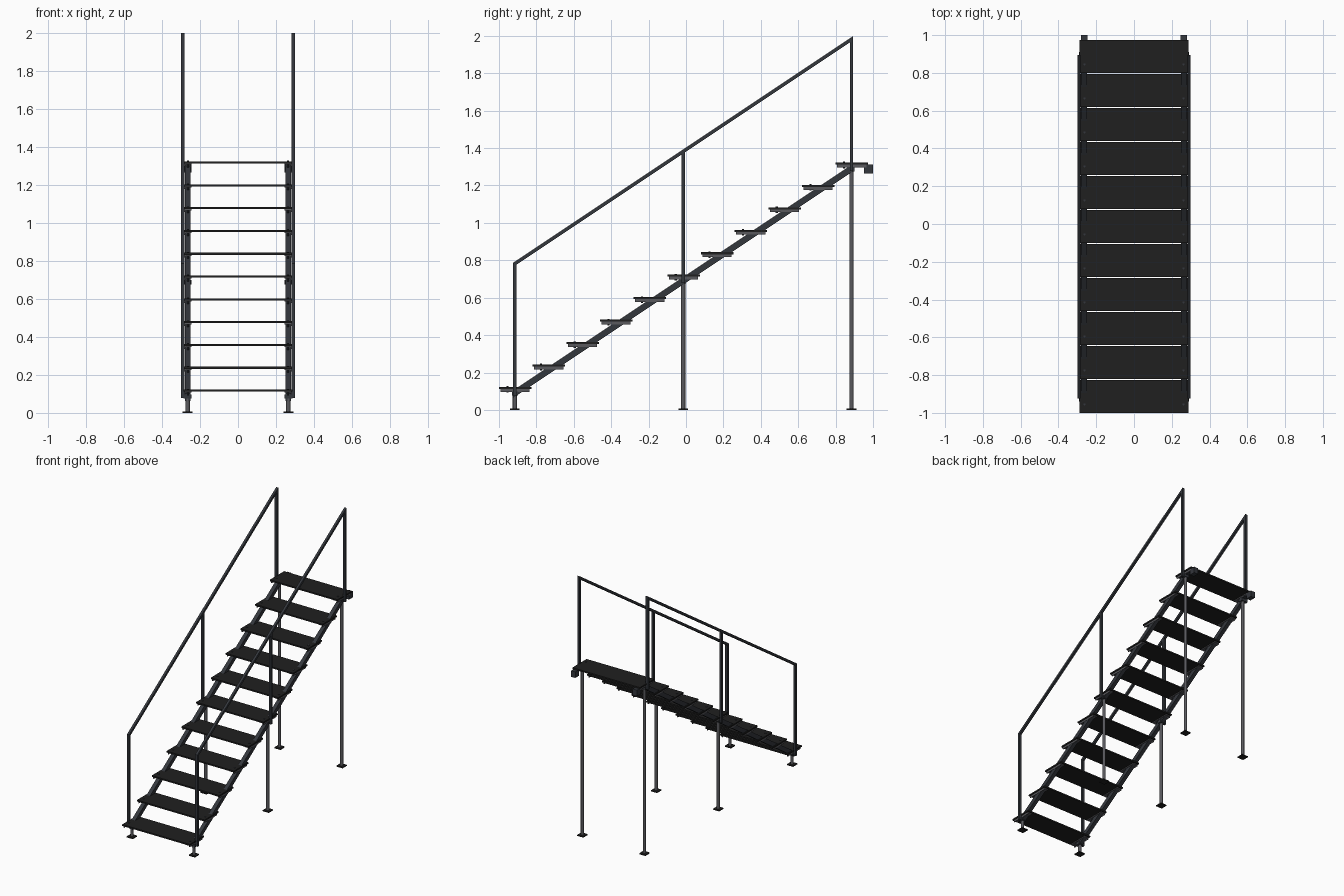
import bpy
import bmesh
from mathutils import Vector

cube = bpy.data.objects.get("Cube")
if cube:
    bpy.data.objects.remove(cube, do_unlink=True)


def material(name, rgb):
    m = bpy.data.materials.new(name)
    m.use_nodes = True
    m.diffuse_color = (*rgb, 1)
    m.node_tree.nodes["Principled BSDF"].inputs["Base Color"].default_value = (*rgb, 1)
    return m


BLACK = material("matte black", (0.014, 0.014, 0.014))
STEEL = material("dark blue steel", (0.034, 0.038, 0.046))
GREY = material("grey steel", (0.10, 0.10, 0.11))

STEPS, RUN, RISE = 11, 0.18, 0.12
SLOPE = RISE / RUN
POSTS = (-0.915, -0.015, 0.885)
SIDES = {"left": 1, "right": -1}


def finish(name, bm, mat, smooth=False):
    bmesh.ops.recalc_face_normals(bm, faces=bm.faces)
    mesh = bpy.data.meshes.new(name)
    bm.to_mesh(mesh)
    bm.free()
    mesh.materials.append(mat)
    ob = bpy.data.objects.new(name, mesh)
    bpy.context.collection.objects.link(ob)
    if smooth:
        bpy.ops.object.select_all(action='DESELECT')
        ob.select_set(True)
        bpy.context.view_layer.objects.active = ob
        bpy.ops.object.shade_smooth_by_angle()
    return ob


def box(name, lo, hi, mat):
    """Box between two opposite corners."""
    bm = bmesh.new()
    bmesh.ops.create_cube(bm, size=1)
    lo, hi = Vector(lo), Vector(hi)
    for v in bm.verts:
        v.co = (lo + hi) / 2 + v.co * (hi - lo)
    return finish(name, bm, mat)


def cylinder(name, x, y, z0, z1, radius, mat, sides=16):
    bm = bmesh.new()
    bmesh.ops.create_cone(bm, cap_ends=True, segments=sides, radius1=radius,
                          radius2=radius, depth=z1 - z0)
    bmesh.ops.translate(bm, verts=bm.verts, vec=(x, y, (z0 + z1) / 2))
    return finish(name, bm, mat, True)


def plate(name, profile, plane, start, end, mat):
    """Extrude a closed profile: 'x' takes (y, z) points, 'y' takes (x, z) points."""
    bm = bmesh.new()
    verts = [bm.verts.new((start, a, b) if plane == 'x' else (a, start, b))
             for a, b in profile]
    face = bm.faces.new(verts)
    out = bmesh.ops.extrude_face_region(bm, geom=[face])
    moved = [g for g in out["geom"] if isinstance(g, bmesh.types.BMVert)]
    step = (end - start, 0, 0) if plane == 'x' else (0, end - start, 0)
    bmesh.ops.translate(bm, verts=moved, vec=step)
    return finish(name, bm, mat)


def stringer_z(y):
    return 0.70 + SLOPE * y


# Treads
for i in range(STEPS):
    y, z = -1 + RUN * i, 0.112 + RISE * i
    box(f"tread_{i + 1}", (-0.288, y, z), (0.288, y + 0.174, z + 0.011), BLACK)

for side, s in SIDES.items():
    # Sloping stringer with plumb-cut ends
    y0, y1 = POSTS[0] - 0.01, POSTS[2] + 0.012
    z0, z1, h = stringer_z(y0), stringer_z(y1), 0.02
    plate(f"{side}_stringer", [(y0, z0 - h), (y1, z1 - h), (y1, z1 + h), (y0, z0 + h)],
          'x', s * 0.25, s * 0.28, STEEL)

    # Angle brackets and bolts under each tread
    for i in range(STEPS):
        y, z = -1 + RUN * i, 0.112 + RISE * i
        angle = [(0.245, z), (0.282, z), (0.282, z - 0.015),
                 (0.276, z - 0.015), (0.276, z - 0.006), (0.245, z - 0.006)]
        plate(f"{side}_tread_bracket_{i + 1}", [(s * a, b) for a, b in angle],
              'y', y + 0.008, y + 0.164, GREY)
        cylinder(f"{side}_tread_bolt_{i + 1}", s * 0.262, y + 0.045,
                 z - 0.02, z + 0.015, 0.006, STEEL, 6)

    # Legs, foot plates and rail posts
    for n, y in zip(("front", "middle", "back"), POSTS):
        z = stringer_z(y)
        cylinder(f"{side}_{n}_leg", s * 0.265, y, 0.004, z, 0.0115, GREY)
        box(f"{side}_{n}_foot", (s * 0.265 - 0.026, y - 0.026, 0),
            (s * 0.265 + 0.026, y + 0.026, 0.008), BLACK)
        box(f"{side}_{n}_rail_post", (s * 0.282, y - 0.009, z - 0.012),
            (s * 0.30, y + 0.009, z + 0.69), STEEL)
        box(f"{side}_{n}_post_clamp", (s * 0.245, y - 0.016, z - 0.014),
            (s * 0.286, y + 0.016, z + 0.008), STEEL)

    # Sloping handrail, cut flush with the end posts
    y0, y1 = POSTS[0] - 0.009, POSTS[2] + 0.009
    z0, z1, h = stringer_z(y0) + 0.692, stringer_z(y1) + 0.692, 0.011
    plate(f"{side}_handrail", [(y0, z0 - h), (y1, z1 - h), (y1, z1 + h), (y0, z0 + h)],
          'x', s * 0.282, s * 0.30, STEEL)

    # Landing hook behind the top tread
    top = 0.112 + RISE * (STEPS - 1)
    box(f"{side}_landing_arm", (s * 0.247, 0.87, top - 0.016),
        (s * 0.275, 0.97, top - 0.004), STEEL)
    box(f"{side}_landing_hook", (s * 0.245, 0.952, top - 0.048),
        (s * 0.281, 1.0, top - 0.001), STEEL)
